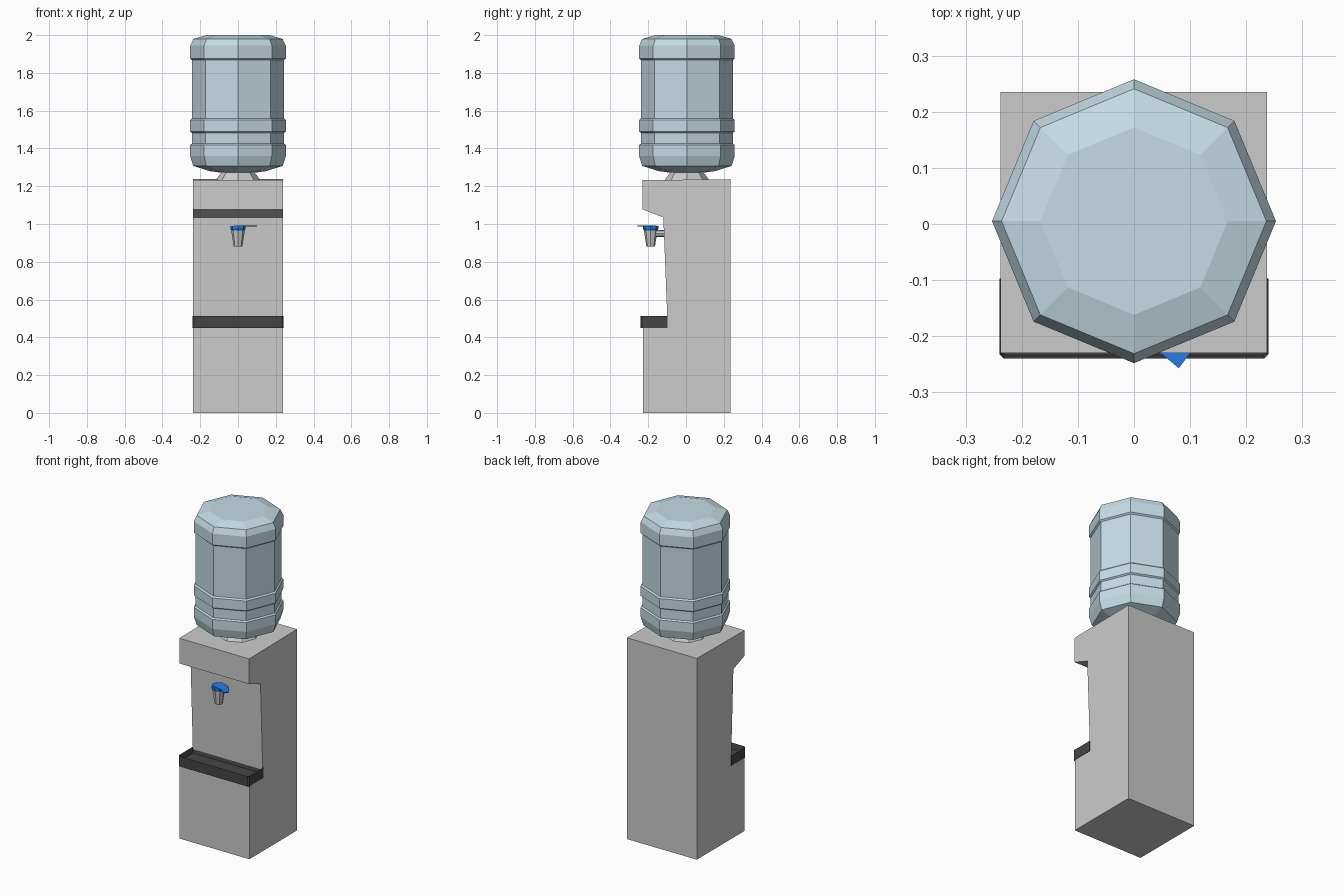
import bpy, bmesh, math

if "Cube" in bpy.data.objects:
    bpy.data.objects.remove(bpy.data.objects["Cube"])


def material(name, rgb):
    m = bpy.data.materials.new(name)
    m.diffuse_color = (*rgb, 1)
    m.use_nodes = True
    m.node_tree.nodes["Principled BSDF"].inputs["Base Color"].default_value = m.diffuse_color
    return m


def finish(name, bm, mat=None):
    bmesh.ops.recalc_face_normals(bm, faces=bm.faces)
    me = bpy.data.meshes.new(name)
    bm.to_mesh(me)
    bm.free()
    ob = bpy.data.objects.new(name, me)
    bpy.context.collection.objects.link(ob)
    if mat:
        me.materials.append(mat)
    return ob


def extrude(name, pts, vec, mat=None):
    """Prism from a closed outline pushed along a vector."""
    bm = bmesh.new()
    face = bm.faces.new([bm.verts.new(p) for p in pts])
    new = bmesh.ops.extrude_face_region(bm, geom=[face])["geom"]
    bmesh.ops.translate(bm, vec=vec, verts=[v for v in new if isinstance(v, bmesh.types.BMVert)])
    return finish(name, bm, mat)


def lathe(name, profile, centre, mat=None, sides=8):
    """Faceted solid of revolution from (radius, z) pairs, capped at both ends."""
    bm = bmesh.new()
    rings = []
    for r, z in profile:
        rings.append([bm.verts.new((centre[0] + r * math.cos(2 * math.pi * i / sides),
                                    centre[1] + r * math.sin(2 * math.pi * i / sides), z))
                      for i in range(sides)])
    for a, b in zip(rings, rings[1:]):
        for i in range(sides):
            j = (i + 1) % sides
            bm.faces.new((a[i], a[j], b[j], b[i]))
    bm.faces.new(rings[0])
    bm.faces.new(rings[-1])
    return finish(name, bm, mat)


bottle_mat = material("bottle_blue", (0.56, 0.72, 0.79))
blue_mat = material("tap_blue", (0.02, 0.2, 0.8))
dark_mat = material("tray_black", (0.06, 0.06, 0.06))

# Cabinet: side profile with the dispensing recess
side = [(0.235, 0), (0.235, 1.237), (-0.23, 1.232), (-0.23, 1.077), (-0.12, 1.035),
        (-0.097, 0.455), (-0.228, 0.455), (-0.228, 0)]
extrude("cabinet", [(-0.238, y, z) for y, z in side], (0.475, 0, 0))

# Drip tray: outline with clipped front corners, hollowed from above
outline = [(-0.24, -0.097), (-0.24, -0.232), (-0.232, -0.24),
           (0.232, -0.24), (0.24, -0.232), (0.24, -0.097)]
tray = extrude("drip_tray", [(x, y, 0.45) for x, y in outline], (0, 0, 0.063), dark_mat)
bm = bmesh.new()
bm.from_mesh(tray.data)
top = max(bm.faces, key=lambda f: f.calc_center_median().z)
bmesh.ops.inset_region(bm, faces=[top], thickness=0.007)
bmesh.ops.translate(bm, vec=(0, 0, -0.035), verts=top.verts)
bm.to_mesh(tray.data)
bm.free()

# Bottle with raised bands, and the collar it sits in
bottle = [(0.09, 1.272), (0.15, 1.28), (0.237, 1.308), (0.253, 1.36), (0.253, 1.418), (0.244, 1.425),
          (0.244, 1.483), (0.253, 1.49), (0.253, 1.55), (0.244, 1.558), (0.244, 1.868),
          (0.253, 1.876), (0.253, 1.945), (0.236, 1.98), (0.167, 2.0)]
lathe("bottle", bottle, (0, 0.005), bottle_mat)
lathe("bottle_collar", [(0.12, 1.23), (0.092, 1.268), (0.07, 1.285)], (0, 0.005))

# Tap: spout, blue cap, lever and supply pipe
tap = (0, -0.187)
lathe("tap_spout", [(0.023, 0.88), (0.036, 0.968)], tap)
lathe("tap_cap", [(0.036, 0.966), (0.041, 0.975), (0.041, 0.99)], tap, blue_mat)
lever = [(-0.02, -0.217), (0.05, -0.232), (0.08, -0.257), (0.1, -0.23), (0.08, -0.2), (0.02, -0.157)]
extrude("tap_lever", [(x, y, 0.988) for x, y in lever], (0, 0, 0.005), blue_mat)
ring = [(0.018 * math.cos(i * math.pi / 4), 0.95 + 0.018 * math.sin(i * math.pi / 4)) for i in range(8)]
extrude("tap_pipe", [(x, -0.18, z) for x, z in ring], (0, 0.08, 0))
